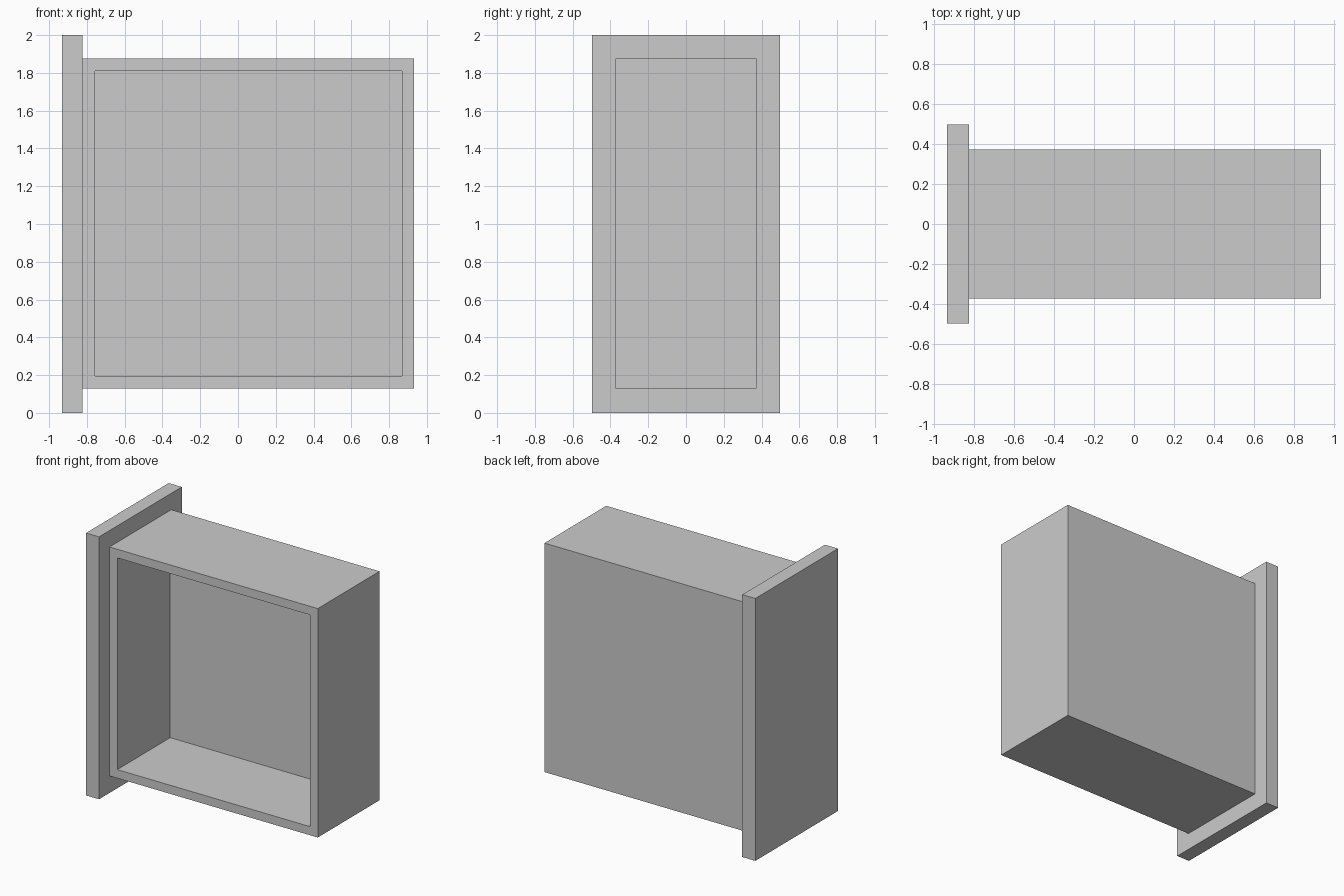
import bpy, bmesh
from mathutils import Vector, Matrix

if "Cube" in bpy.data.objects:
    bpy.data.objects.remove(bpy.data.objects["Cube"])


def box_bmesh(lo, hi):
    lo, hi = Vector(lo), Vector(hi)
    bm = bmesh.new()
    mat = Matrix.Translation((lo + hi) / 2) @ Matrix.Diagonal((*(hi - lo), 1))
    bmesh.ops.create_cube(bm, size=1, matrix=mat)
    bm.normal_update()
    return bm


def add_object(name, bm):
    mesh = bpy.data.meshes.new(name)
    bm.to_mesh(mesh)
    bm.free()
    obj = bpy.data.objects.new(name, mesh)
    bpy.context.collection.objects.link(obj)
    return obj


# Drawer front panel
add_object("drawer_front", box_bmesh((-0.933, -0.498, 0), (-0.823, 0.498, 2)))

# Drawer tray, open towards -y: inset the open side, then push it inwards
bm = box_bmesh((-0.823, -0.372, 0.13), (0.933, 0.372, 1.875))
opening = min(bm.faces, key=lambda f: f.calc_center_median().y)
bmesh.ops.inset_individual(bm, faces=[opening], thickness=0.093)
floor = bmesh.ops.extrude_discrete_faces(bm, faces=[opening])["faces"][0]
bmesh.ops.translate(bm, verts=floor.verts, vec=(0, 0.637, 0))
bmesh.ops.recalc_face_normals(bm, faces=bm.faces)
add_object("drawer_tray", bm)
